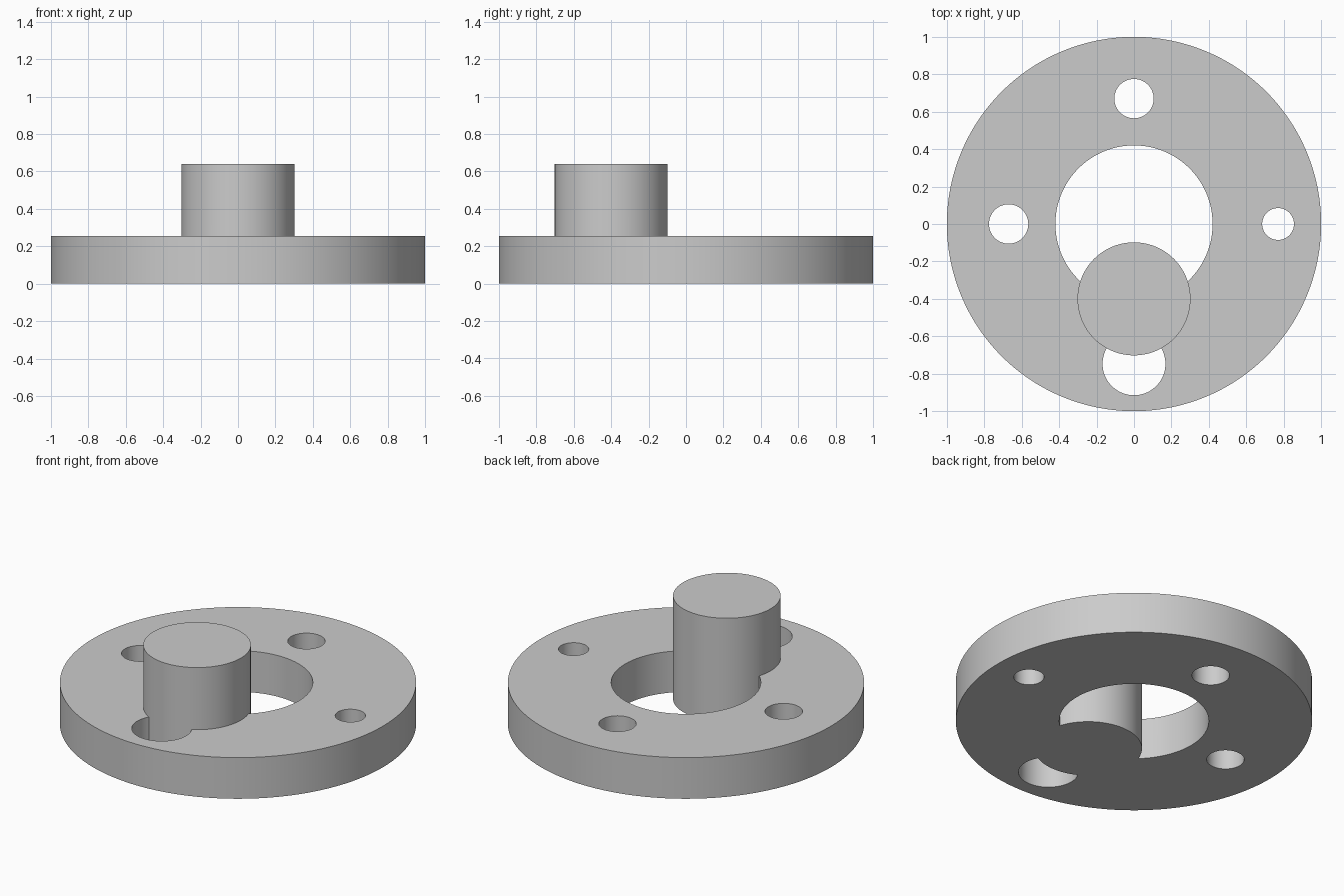
import bpy

if "Cube" in bpy.data.objects:
    bpy.data.objects.remove(bpy.data.objects["Cube"])

PLATE_H = 0.255
POST_H = 0.64


def cylinder(name, x, y, radius, z0, z1, sides=96):
    bpy.ops.mesh.primitive_cylinder_add(vertices=sides, radius=radius, depth=z1 - z0,
                                        location=(x, y, (z0 + z1) / 2))
    obj = bpy.context.object
    obj.name = name
    return obj


def boolean(target, other, operation):
    mod = target.modifiers.new(operation.title(), 'BOOLEAN')
    mod.operation = operation
    mod.solver = 'EXACT'
    mod.object = other
    bpy.context.view_layer.objects.active = target
    bpy.ops.object.modifier_apply(modifier=mod.name)
    bpy.data.objects.remove(other, do_unlink=True)


# Round base plate
flange = cylinder("flange_with_post", 0, 0, 1.0, 0, PLATE_H, 192)

# Central bore and the four surrounding holes: x, y, radius
holes = [
    (0, 0, 0.42),
    (0, 0.67, 0.105),
    (-0.67, 0, 0.105),
    (0.77, 0, 0.085),
    (0, -0.747, 0.168),
]
for x, y, radius in holes:
    boolean(flange, cylinder("hole_cutter", x, y, radius, -0.1, PLATE_H + 0.1), 'DIFFERENCE')

# Off-centre post, standing on the ground and partly filling two holes
boolean(flange, cylinder("post", 0, -0.4, 0.302, 0, POST_H), 'UNION')

# Smooth walls with crisp rims
bpy.ops.object.select_all(action='DESELECT')
flange.select_set(True)
bpy.context.view_layer.objects.active = flange
bpy.ops.object.shade_smooth_by_angle()
